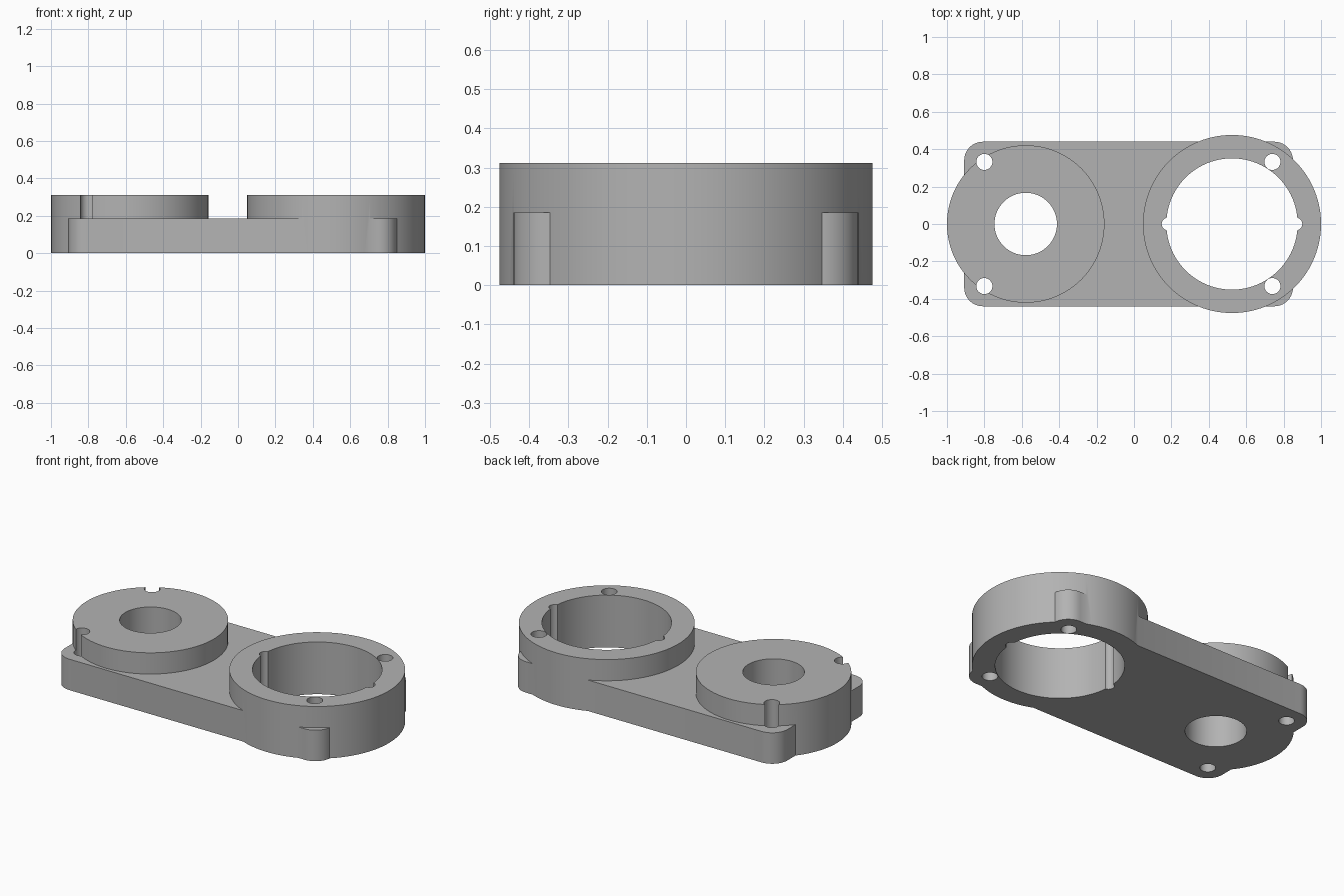
import bpy, bmesh, math

if "Cube" in bpy.data.objects:
    bpy.data.objects.remove(bpy.data.objects["Cube"])

HOLE_SEGS, BIG_SEGS = 32, 96
PLATE_H, TOP = 0.185, 0.312
BOSS_X, RING_X = -0.579, 0.524

grey = bpy.data.materials.new("plain_grey")
grey.diffuse_color = (0.45, 0.45, 0.45, 1)
grey.use_nodes = True
grey.node_tree.nodes["Principled BSDF"].inputs["Base Color"].default_value = grey.diffuse_color


def prism(name, points, z0, z1):
    """Extrude a closed outline from z0 up to z1."""
    bm = bmesh.new()
    base = bm.faces.new([bm.verts.new((x, y, z0)) for x, y in points])
    top = bmesh.ops.extrude_face_region(bm, geom=[base])["geom"]
    bmesh.ops.translate(bm, vec=(0, 0, z1 - z0),
                        verts=[v for v in top if isinstance(v, bmesh.types.BMVert)])
    bmesh.ops.recalc_face_normals(bm, faces=bm.faces)
    mesh = bpy.data.meshes.new(name)
    bm.to_mesh(mesh)
    bm.free()
    mesh.materials.append(grey)
    obj = bpy.data.objects.new(name, mesh)
    bpy.context.collection.objects.link(obj)
    return obj


def arc(cx, cy, r, a0, a1, n):
    return [(cx + r * math.cos(a0 + (a1 - a0) * i / n),
             cy + r * math.sin(a0 + (a1 - a0) * i / n)) for i in range(n + 1)]


def cylinder(name, x, y, r, z0, z1, segs):
    return prism(name, arc(x, y, r, 0, 2 * math.pi, segs)[:-1], z0, z1)


def combine(target, other, operation):
    """Apply a boolean and remove the helper solid."""
    bpy.context.view_layer.objects.active = target
    mod = target.modifiers.new("combine", "BOOLEAN")
    mod.operation, mod.solver, mod.object = operation, "EXACT", other
    bpy.ops.object.modifier_apply(modifier=mod.name)
    bpy.data.objects.remove(other, do_unlink=True)


# Rounded base plate
R, X0, X1, Y = 0.1, -0.908, 0.85, 0.44
outline = []
for k, (cx, cy) in enumerate([(X1 - R, Y - R), (X0 + R, Y - R),
                              (X0 + R, R - Y), (X1 - R, R - Y)]):
    outline += arc(cx, cy, R, k * math.pi / 2, (k + 1) * math.pi / 2, 10)
body = prism("bracket_body", outline, 0, PLATE_H)

# Round boss and large ring
combine(body, cylinder("boss", BOSS_X, 0, 0.421, 0, TOP, BIG_SEGS), "UNION")
combine(body, cylinder("ring", RING_X, 0, 0.476, 0, TOP, BIG_SEGS), "UNION")

# Main bores
combine(body, cylinder("boss_bore", BOSS_X, 0, 0.167, -0.1, 0.5, 64), "DIFFERENCE")
combine(body, cylinder("ring_bore", RING_X, 0, 0.351, -0.1, 0.5, BIG_SEGS), "DIFFERENCE")

# Rounded grooves on both sides of the ring bore
for side in (-1, 1):
    combine(body, cylinder("groove", RING_X + side * 0.342, 0, 0.034, -0.1, 0.5, 24),
            "DIFFERENCE")

# Four screw holes
for x in (-0.80, 0.74):
    for y in (-0.332, 0.332):
        combine(body, cylinder("screw_hole", x, y, 0.043, -0.1, 0.5, HOLE_SEGS), "DIFFERENCE")

# Smooth walls with sharp rims
bpy.ops.object.select_all(action="DESELECT")
body.select_set(True)
bpy.context.view_layer.objects.active = body
bpy.ops.object.shade_smooth_by_angle(angle=math.radians(30))
